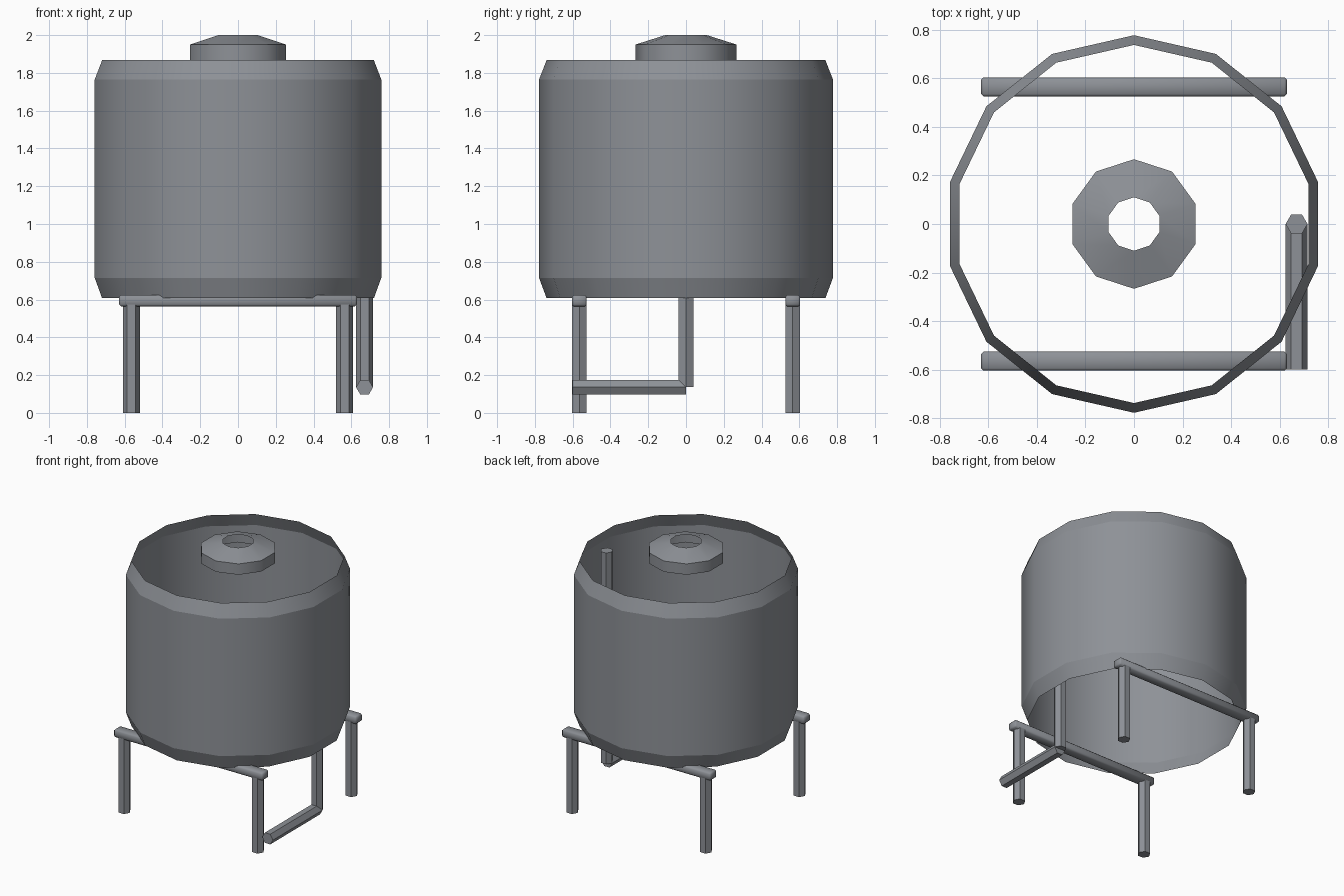
import bpy, bmesh, math
from mathutils import Vector

if "Cube" in bpy.data.objects:
    bpy.data.objects.remove(bpy.data.objects["Cube"])

steel = bpy.data.materials.new("dark_steel")
steel.diffuse_color = (0.27, 0.285, 0.31, 1)
steel.use_nodes = True
steel.node_tree.nodes["Principled BSDF"].inputs["Base Color"].default_value = steel.diffuse_color


def add_object(name, bm, smooth_angle=None):
    bmesh.ops.recalc_face_normals(bm, faces=bm.faces)
    mesh = bpy.data.meshes.new(name)
    bm.to_mesh(mesh)
    bm.free()
    mesh.materials.append(steel)
    obj = bpy.data.objects.new(name, mesh)
    bpy.context.collection.objects.link(obj)
    if smooth_angle:
        bpy.ops.object.select_all(action='DESELECT')
        obj.select_set(True)
        bpy.context.view_layer.objects.active = obj
        bpy.ops.object.shade_smooth_by_angle(angle=math.radians(smooth_angle), keep_sharp_edges=True)
    return obj


def shell(name, profile, sides):
    """Open surface of revolution from (radius, z) points, a corner on +y."""
    bm = bmesh.new()
    rings = []
    for r, z in profile:
        angles = [math.pi / 2 + math.tau * i / sides for i in range(sides)]
        rings.append([bm.verts.new((r * math.cos(a), r * math.sin(a), z)) for a in angles])
    for low, high in zip(rings, rings[1:]):
        for i in range(sides):
            j = (i + 1) % sides
            bm.faces.new((low[i], low[j], high[j], high[i]))
    # Horizontal edges stay crisp, the round of the wall is smooth
    for e in bm.edges:
        e.smooth = abs(e.verts[0].co.z - e.verts[1].co.z) > 0.001
    return add_object(name, bm, 40)


def hex_bar(name, start, end, radius):
    """Capped six-sided bar in the x = const plane, corners pointing along x."""
    start, end = Vector(start), Vector(end)
    side = Vector((1, 0, 0))
    other = (end - start).normalized().cross(side)
    bm = bmesh.new()
    rings = []
    for p in (start, end):
        rings.append([bm.verts.new(p + radius * (side * math.cos(a) + other * math.sin(a)))
                      for a in (math.tau * i / 6 for i in range(6))])
    for i in range(6):
        j = (i + 1) % 6
        bm.faces.new((rings[0][i], rings[0][j], rings[1][j], rings[1][i]))
    for ring in rings:
        bm.faces.new(ring)
    return add_object(name, bm)


def beam(name, centre, size):
    """Box with small soft chamfers."""
    bm = bmesh.new()
    bmesh.ops.create_cube(bm, size=1)
    for v in bm.verts:
        v.co = Vector(c + a * s for c, a, s in zip(centre, v.co, size))
    bmesh.ops.bevel(bm, geom=bm.edges[:], offset=0.01, segments=1, affect='EDGES')
    return add_object(name, bm, 60)


# Open tank wall and the hatch ring floating above it
shell("tank_wall", [(0.738, 0.607), (0.778, 0.715), (0.778, 1.765), (0.738, 1.867)], 14)
shell("hatch_lid", [(0.267, 1.867), (0.267, 1.95), (0.11, 2.0)], 10)

# Support frame: a beam on two legs, front and back
for y_name, y in (("front", -0.565), ("back", 0.565)):
    beam(y_name + "_beam", (0, y, 0.594), (1.26, 0.079, 0.06))
    for x_name, x in (("left", -0.565), ("right", 0.565)):
        hex_bar(f"{y_name}_{x_name}_leg", (x, y, 0), (x, y, 0.58), 0.045)

# Drain pipe: riser inside the tank and outlet running to the front
hex_bar("pipe_riser", (0.67, 0, 0.136), (0.67, 0, 1.75), 0.045)
hex_bar("pipe_outlet", (0.67, 0, 0.136), (0.67, -0.60, 0.136), 0.045)
